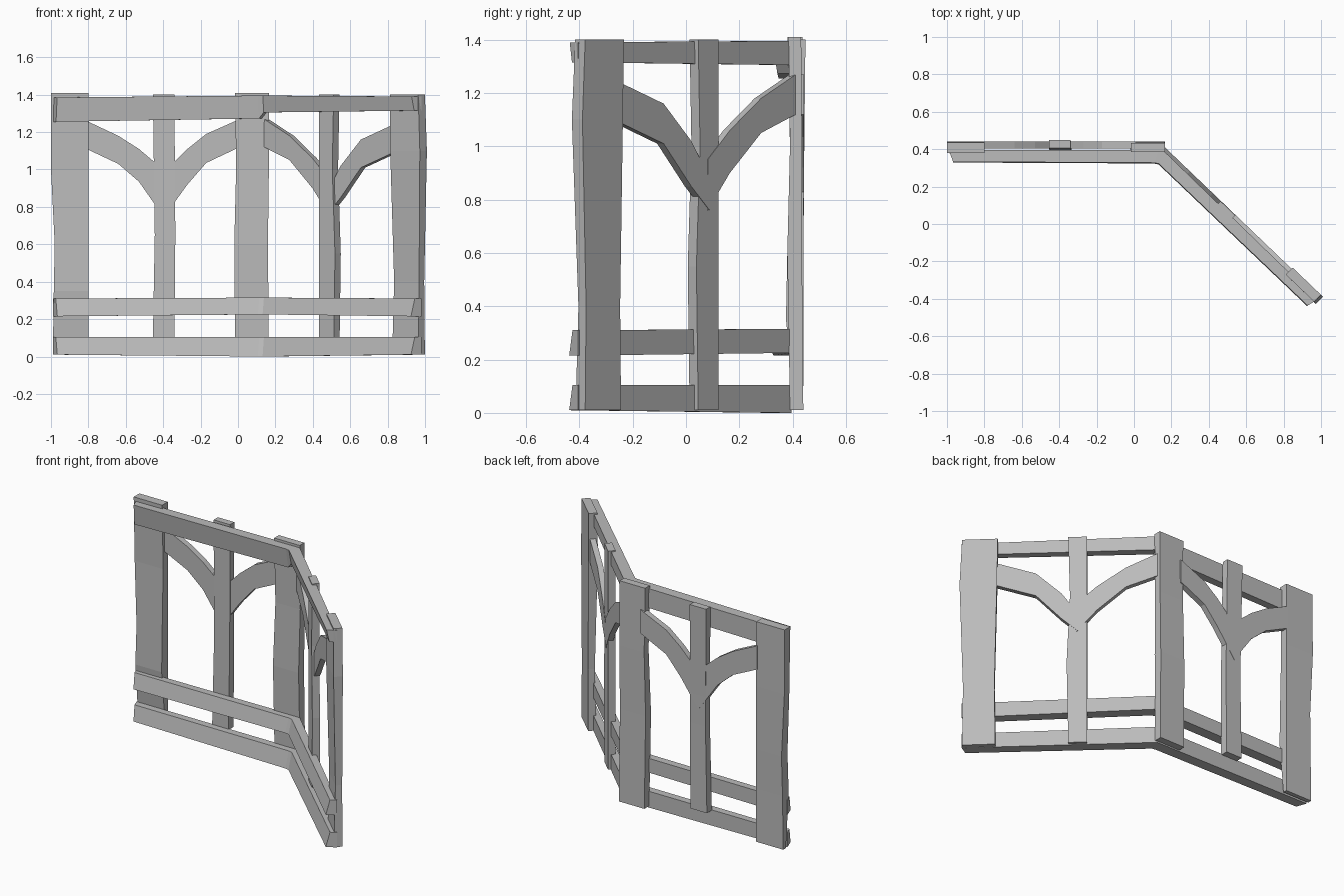
import bpy
import bmesh
from mathutils import Vector

cube = bpy.data.objects.get("Cube")
if cube:
    bpy.data.objects.remove(cube, do_unlink=True)

GREY = (0.5, 0.5, 0.5, 1)
timber = bpy.data.materials.new("grey timber")
timber.use_nodes = True
timber.diffuse_color = GREY
timber.node_tree.nodes["Principled BSDF"].inputs["Base Color"].default_value = GREY


# Two wall sections: u runs along the wall, v goes towards the back
def straight(u, v, z):
    return Vector((u, 0.39 + v, z))


def angled(u, v, z):
    return Vector((0.14 + 0.72 * u + 0.69 * v, 0.39 - 0.69 * u + 0.72 * v, z))


def loft(name, rings):
    """Skin a beam through four-cornered rings and cap both ends."""
    bm = bmesh.new()
    loops = [[bm.verts.new(p) for p in ring] for ring in rings]
    for a, b in zip(loops, loops[1:]):
        for i in range(4):
            j = (i + 1) % 4
            bm.faces.new((a[i], a[j], b[j], b[i]))
    bm.faces.new(loops[0])
    bm.faces.new(loops[-1])
    bmesh.ops.recalc_face_normals(bm, faces=bm.faces)
    mesh = bpy.data.meshes.new(name)
    bm.to_mesh(mesh)
    bm.free()
    mesh.materials.append(timber)
    obj = bpy.data.objects.new(name, mesh)
    bpy.context.collection.objects.link(obj)


def post(name, wall, rows):
    """Rows of height, two side edges, front and back depth."""
    loft(name, [[wall(a, f, z), wall(b, f, z), wall(b, k, z), wall(a, k, z)]
                for z, a, b, f, k in rows])


def brace(name, wall, front, back, rows):
    """Rows of position along the wall, lower and upper edge."""
    loft(name, [[wall(u, front, lo), wall(u, back, lo), wall(u, back, hi), wall(u, front, hi)]
                for u, lo, hi in rows])


def rail(name, heights, lean):
    """Beam bent round the corner; lean moves the front bottom edge forward."""
    plan = [((-0.97, 0.34), (-0.99, 0.395)),
            ((0.11, 0.335), (0.13, 0.395)),
            ((0.135, 0.33), (0.155, 0.395)),
            ((0.935, -0.432), (0.98, -0.405))]
    rings = []
    for (front, back), (lo, hi) in zip(plan, heights):
        f, b = Vector(front), Vector(back)
        out = (f - b).normalized() * lean
        low, high = f + out, f - out
        rings.append([(*low, lo), (*b, lo), (*b, hi), (*high, hi)])
    loft(name, rings)


# Upright posts, slightly uneven like hewn timber
post("right_end_post", straight, [
    (0.01, -0.99, -0.8, 0.02, 0.047), (0.35, -0.985, -0.8, -0.015, 0.047),
    (0.6, -0.98, -0.8, -0.01, 0.05), (1.0, -1.0, -0.8, 0.0, 0.05),
    (1.41, -1.0, -0.8, -0.01, 0.047)])
post("right_middle_post", straight, [
    (0.1, -0.455, -0.34, 0.0, 0.05), (0.65, -0.445, -0.335, 0.005, 0.05),
    (1.4, -0.455, -0.34, 0.015, 0.058)])
post("corner_post", straight, [
    (0.01, -0.015, 0.165, 0.0, 0.05), (0.6, -0.02, 0.16, -0.01, 0.045),
    (1.0, -0.01, 0.165, 0.0, 0.045), (1.41, -0.015, 0.165, -0.005, 0.042)])
post("left_middle_post", angled, [
    (0.01, 0.42, 0.53, -0.015, 0.03), (0.55, 0.42, 0.54, -0.015, 0.03),
    (1.0, 0.42, 0.52, -0.015, 0.03), (1.4, 0.42, 0.53, -0.015, 0.03)])
post("left_end_post", angled, [
    (0.01, 0.96, 1.155, -0.01, 0.04), (0.4, 0.965, 1.15, 0.0, 0.04),
    (1.1, 0.95, 1.17, -0.015, 0.04), (1.4, 0.945, 1.155, -0.012, 0.04)])

# Curved braces springing from the middle posts
brace("right_outer_brace", straight, 0.015, 0.052, [
    (-0.81, 1.11, 1.26), (-0.64, 1.03, 1.18), (-0.53, 0.935, 1.11), (-0.4, 0.75, 1.0)])
brace("right_inner_brace", straight, 0.015, 0.052, [
    (-0.4, 0.74, 0.98), (-0.27, 0.92, 1.11), (-0.17, 1.035, 1.19), (0.01, 1.12, 1.27)])
brace("left_inner_brace", angled, -0.002, 0.032, [
    (0.0, 1.12, 1.27), (0.19, 1.05, 1.18), (0.36, 0.9, 1.06), (0.48, 0.76, 0.95)])
brace("left_outer_brace", angled, -0.002, 0.032, [
    (0.47, 0.76, 0.88), (0.57, 0.85, 1.02), (0.72, 1.01, 1.16), (0.96, 1.09, 1.24)])

# Horizontal rails along the front
rail("top_rail", [(1.255, 1.385), (1.273, 1.395), (1.305, 1.395), (1.315, 1.39)], -0.008)
rail("middle_rail", [(0.215, 0.31), (0.225, 0.315), (0.225, 0.315), (0.215, 0.31)], 0.012)
rail("bottom_rail", [(0.01, 0.105), (0.0, 0.105), (0.0, 0.105), (0.01, 0.105)], 0.012)
